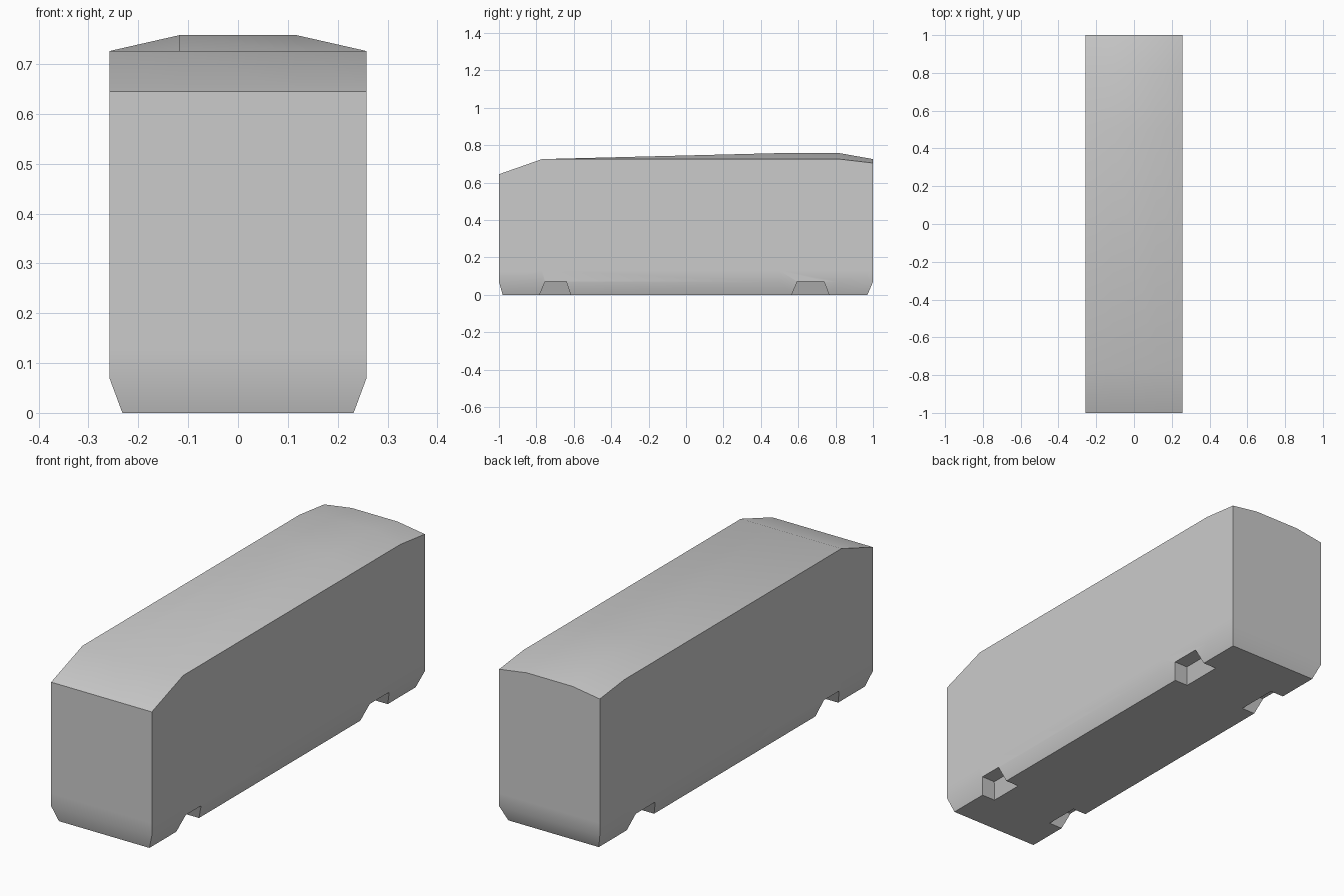
import bpy
import bmesh

if "Cube" in bpy.data.objects:
    bpy.data.objects.remove(bpy.data.objects["Cube"])

HALF_W, SILL_W, CROWN_W = 0.258, 0.232, 0.117
SILL_Z = 0.07


def make_object(name, bm):
    bmesh.ops.recalc_face_normals(bm, faces=bm.faces[:])
    mesh = bpy.data.meshes.new(name)
    bm.to_mesh(mesh)
    bm.free()
    obj = bpy.data.objects.new(name, mesh)
    bpy.context.collection.objects.link(obj)
    return obj


# Bus body: cross-sections lofted along y
# (y at floor, y above sill, roof edge height, roof crown height)
stations = [
    (-0.98, -1.0, 0.645, 0.645),
    (-0.77, -0.77, 0.726, 0.726),
    (0.50, 0.50, 0.726, 0.758),
    (0.82, 0.82, 0.726, 0.758),
    (0.97, 1.0, 0.705, 0.726),
]
bm = bmesh.new()
rings = []
for y_floor, y, edge_z, crown_z in stations:
    half = [(SILL_W, y_floor, 0), (HALF_W, y, SILL_Z), (HALF_W, y, 0.13),
            (HALF_W, y, edge_z), (CROWN_W, y, crown_z)]
    loop = half + [(-x, yy, z) for x, yy, z in reversed(half)]
    rings.append([bm.verts.new(p) for p in loop])
for a, b in zip(rings, rings[1:]):
    for i in range(10):
        j = (i + 1) % 10
        bm.faces.new((a[i], a[j], b[j], b[i]))
# Front and back walls with their sloped lower strip
for r in (rings[0], rings[-1]):
    for i in range(2):
        bm.faces.new((r[i], r[i + 1], r[8 - i], r[9 - i]))
    bm.faces.new(r[2:8])
body = make_object("bus_body", bm)

# Wheel arches: shallow tapered notches cut into both sills
DEPTH = 0.07
LEAN = (HALF_W - SILL_W) / SILL_Z


def arch_cutter(name, side, floor_y, top_y, top_z=0.072, low_z=-0.03):
    bm = bmesh.new()
    levels = []
    for z in (low_z, top_z):
        t = z / top_z
        y0, y1 = (f + (p - f) * t for f, p in zip(floor_y, top_y))
        inner = SILL_W - DEPTH + LEAN * z
        levels.append([bm.verts.new((side * x, y, z)) for x, y in
                       ((inner, y0), (0.4, y0), (0.4, y1), (inner, y1))])
    low, top = levels
    bm.faces.new(low)
    bm.faces.new(top)
    for i in range(4):
        j = (i + 1) % 4
        bm.faces.new((low[i], low[j], top[j], top[i]))
    obj = make_object(name, bm)
    obj.hide_render = True
    return obj


bpy.context.view_layer.objects.active = body
body.select_set(True)
for place, floor_y, top_y in (("front", (-0.783, -0.617), (-0.753, -0.64)),
                              ("rear", (0.565, 0.765), (0.595, 0.738))):
    for side in (-1, 1):
        cutter = arch_cutter(f"{place}_arch_cutter", side, floor_y, top_y)
        mod = body.modifiers.new("wheel_arch", 'BOOLEAN')
        mod.operation = 'DIFFERENCE'
        mod.solver = 'EXACT'
        mod.object = cutter
        bpy.ops.object.modifier_apply(modifier=mod.name)
        bpy.data.objects.remove(cutter)

bpy.ops.object.shade_smooth_by_angle(angle=0.52)
